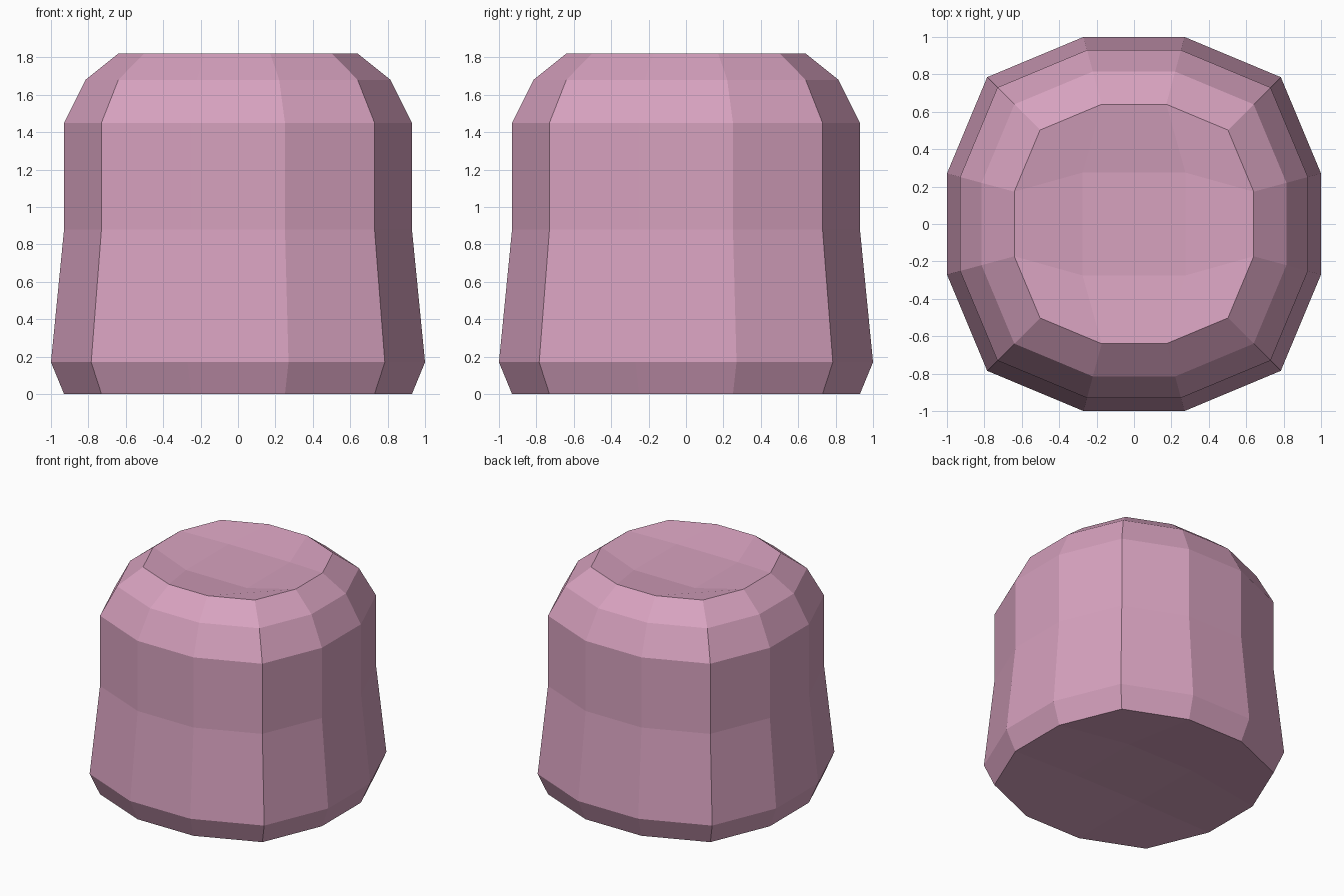
import bpy, bmesh
from mathutils import Matrix, Vector

if "Cube" in bpy.data.objects:
    bpy.data.objects.remove(bpy.data.objects["Cube"])

# profile: (height, scale of the twelve-sided section)
PROFILE = [(0.0, 0.93), (0.17, 1.0), (0.88, 0.93), (1.45, 0.93), (1.68, 0.815), (1.82, 0.64)]
CORNER = [(0.27, -1.0), (0.785, -0.785), (1.0, -0.27)]
DISH = 0.05

bm = bmesh.new()


def ring(points, z, scale):
    """Repeat one corner's points four times around the z axis."""
    return [bm.verts.new(Matrix.Rotation(k * 1.5707963, 3, 'Z') @ Vector((x * scale, y * scale, z)))
            for k in range(4) for x, y in points]


def cap(outer, z, inset):
    """Slightly dished end made of a 3 x 3 patch of quads."""
    inner = ring([(inset, -inset)], z, 1)
    for k in range(4):
        bm.faces.new((outer[3 * k], outer[3 * k + 1], outer[3 * k + 2], inner[k]))
        bm.faces.new((outer[3 * k + 2], outer[(3 * k + 3) % 12], inner[(k + 1) % 4], inner[k]))
    bm.faces.new(inner)


# side walls
rings = [ring(CORNER, z, s) for z, s in PROFILE]
for lo, hi in zip(rings, rings[1:]):
    for i in range(12):
        j = (i + 1) % 12
        bm.faces.new((lo[i], lo[j], hi[j], hi[i]))

# dished top and underside
cap(rings[-1], PROFILE[-1][0] - DISH, 0.275)
cap(rings[0], DISH, 0.3)

bmesh.ops.recalc_face_normals(bm, faces=bm.faces)
mesh = bpy.data.meshes.new("rounded_block")
bm.to_mesh(mesh)
bm.free()
block = bpy.data.objects.new("rounded_block", mesh)
bpy.context.collection.objects.link(block)

# pink surface
pink = bpy.data.materials.new("pink")
pink.diffuse_color = (0.68, 0.36, 0.52, 1)
pink.use_nodes = True
pink.node_tree.nodes["Principled BSDF"].inputs["Base Color"].default_value = pink.diffuse_color
mesh.materials.append(pink)
